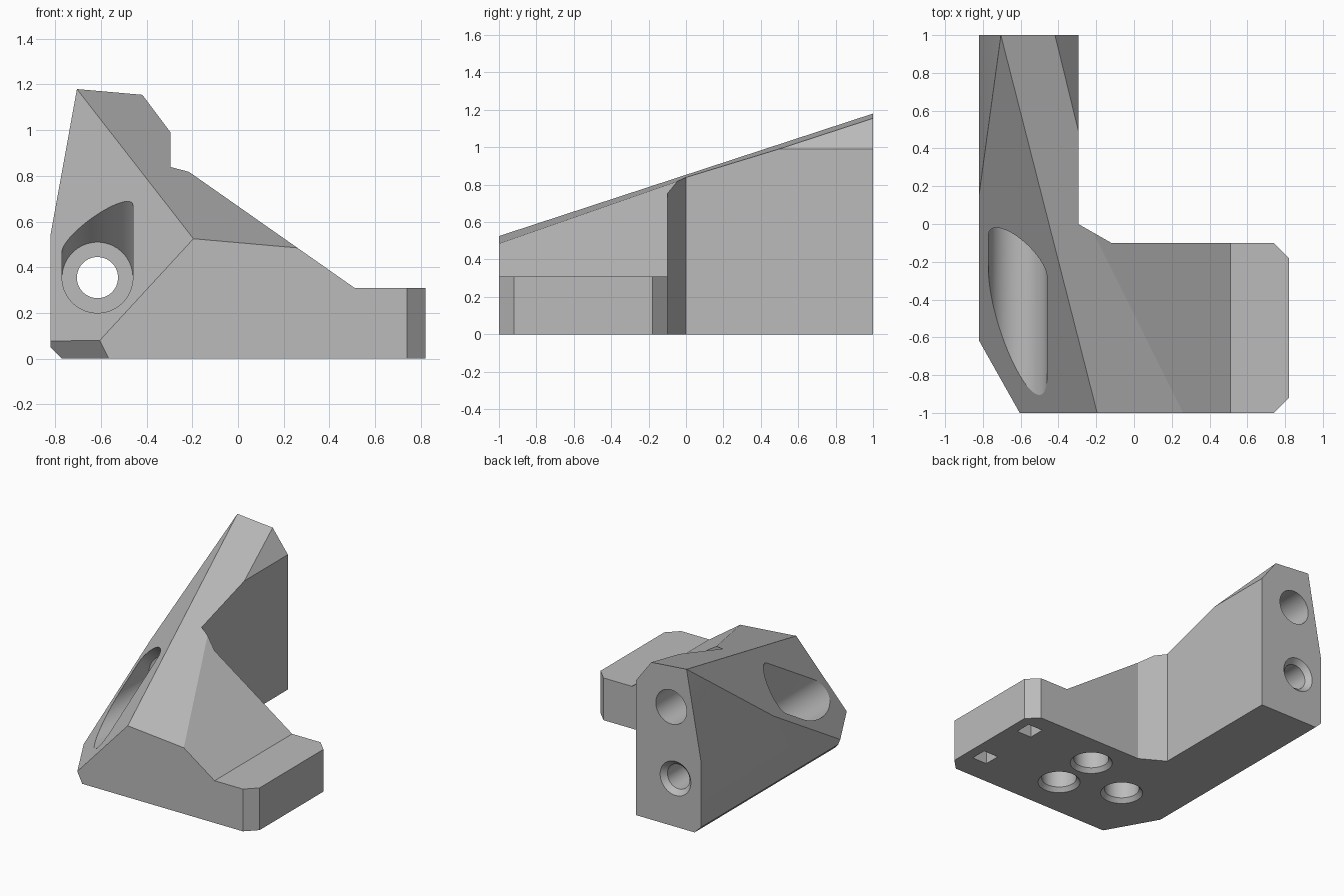
import bpy, bmesh, math
from mathutils import Vector, Matrix

old = bpy.data.objects.get("Cube")
if old:
    bpy.data.objects.remove(old, do_unlink=True)

grey = bpy.data.materials.new("plain_grey")
grey.use_nodes = True
grey.diffuse_color = (0.5, 0.5, 0.5, 1)
grey.node_tree.nodes["Principled BSDF"].inputs["Base Color"].default_value = (0.5, 0.5, 0.5, 1)


def make_object(name, bm):
    bmesh.ops.recalc_face_normals(bm, faces=bm.faces[:])
    mesh = bpy.data.meshes.new(name)
    bm.to_mesh(mesh)
    bm.free()
    mesh.materials.append(grey)
    obj = bpy.data.objects.new(name, mesh)
    bpy.context.collection.objects.link(obj)
    return obj


def prism(name, outline, sweep):
    """Extrude a closed outline of 3D points along a vector."""
    bm = bmesh.new()
    face = bm.faces.new([bm.verts.new(p) for p in outline])
    new = bmesh.ops.extrude_face_region(bm, geom=[face])["geom"]
    bmesh.ops.translate(bm, vec=sweep, verts=[g for g in new if isinstance(g, bmesh.types.BMVert)])
    return make_object(name, bm)


def circle(center, radius, axis, sides=48):
    """Points of a circle facing along axis."""
    turn = Vector(axis).to_track_quat("Z", "Y").to_matrix()
    steps = [2 * math.pi * (i + 0.5) / sides for i in range(sides)]
    return [Vector(center) + turn @ Vector((radius * math.cos(a), radius * math.sin(a), 0)) for a in steps]


def hull(name, points):
    bm = bmesh.new()
    for p in points:
        bm.verts.new(p)
    out = bmesh.ops.convex_hull(bm, input=bm.verts[:])
    loose = {g for g in out["geom_interior"] + out["geom_unused"] if isinstance(g, bmesh.types.BMVert)}
    bmesh.ops.delete(bm, geom=list(loose), context="VERTS")
    flat = math.radians(0.1)
    bmesh.ops.dissolve_limit(bm, angle_limit=flat, verts=bm.verts[:], edges=bm.edges[:])
    return make_object(name, bm)


def combine(target, cutter, operation):
    """Apply one boolean and discard the cutter."""
    cutter.hide_render = True
    mod = target.modifiers.new("cut", "BOOLEAN")
    mod.operation, mod.solver, mod.object = operation, "EXACT", cutter
    graph = bpy.context.evaluated_depsgraph_get()
    mesh = bpy.data.meshes.new_from_object(target.evaluated_get(graph))
    target.modifiers.clear()
    target.data = mesh
    bpy.data.objects.remove(cutter, do_unlink=True)


def drill(target, mouth, axis, radius, depth, rim=0, rim_depth=0.03):
    """Blind round hole, optionally with a conical rim."""
    mouth, axis = Vector(mouth), Vector(axis)
    combine(target, hull("bore", circle(mouth - axis * 0.05, radius, axis)
                         + circle(mouth + axis * depth, radius, axis)), "DIFFERENCE")
    if rim:
        flare = (rim - radius) / rim_depth
        combine(target, hull("rim", circle(mouth - axis * 0.02, rim + flare * 0.02, axis)
                             + circle(mouth + axis * rim_depth, radius, axis)), "DIFFERENCE")


# Body: front profile crossed with the L-shaped plan
profile = [(-0.77, 0), (0.82, 0), (0.82, 0.31), (0.51, 0.31), (-0.295, 0.874), (-0.295, 0.99),
           (-0.42, 1.157), (-0.42, 1.3), (-0.683, 1.3), (-0.82, 0.545), (-0.82, 0.05)]
plan = [(-0.9, 1), (-0.295, 1), (-0.295, 0), (-0.12, -0.1), (0.74, -0.1), (0.82, -0.18),
        (0.82, -0.92), (0.74, -1), (-0.9, -1)]
body = prism("corner_bracket", [(x, -1.1, z) for x, z in profile], (0, 2.2, 0))
combine(body, prism("plan", [(x, y, -0.1) for x, y in plan], (0, 0, 1.6)), "INTERSECT")

# Sloping top, long slanted face and lower front corner
apex, low = (-0.705, 1, 1.18), (-0.195, -1, 0.525)
slices = [
    (apex, low, (0.26, -1, 0.485), (0, 0, 1)),
    (apex, low, (-0.605, -1, 0.08), (-1, 0, 1)),
    ((-0.82, -0.62, 0.08), (-0.605, -1, 0.08), (-0.565, -1, 0), (-1, -1, -1)),
]
for a, b, c, outward in slices:
    a, b, c = Vector(a), Vector(b), Vector(c)
    normal = (b - a).cross(c - a).normalized()
    if normal.dot(Vector(outward)) < 0:
        normal.negate()
    frame = normal.to_track_quat("Z", "Y").to_matrix().to_4x4()
    bm = bmesh.new()
    bmesh.ops.create_cube(bm, size=6, matrix=Matrix.Translation(a + normal * 3) @ frame)
    combine(body, make_object("slice", bm), "DIFFERENCE")

# Open tool pocket: a round seat swept forward and upward
seat = Vector((-0.615, 0.066, 0.355))
front = Vector((0, -1, 0))
pocket = []
for shift in ((0, 0, 0), (0, -1.3, 0), (0, -1.3, 1.18)):
    pocket += circle(seat + Vector(shift), 0.155, front)
combine(body, hull("pocket", pocket), "DIFFERENCE")

# Holes in the back face
drill(body, (-0.615, 1, 0.355), front, 0.09, 1.1, rim=0.125, rim_depth=0.035)
drill(body, (-0.58, 1, 0.87), front, 0.125, 0.3)

# Holes and square sockets underneath
for x, y in ((0.085, -0.35), (0.085, -0.69), (-0.335, -0.53)):
    drill(body, (x, y, 0), (0, 0, 1), 0.118, 0.25, rim=0.143)
for y in (-0.285, -0.755):
    square = [(0.685 + sx * 0.06, y + sy * 0.06, -0.1) for sx, sy in ((-1, -1), (1, -1), (1, 1), (-1, 1))]
    combine(body, prism("socket", square, (0, 0, 0.2)), "DIFFERENCE")

# Smooth bores, crisp edges
bpy.ops.object.select_all(action="DESELECT")
body.select_set(True)
bpy.context.view_layer.objects.active = body
bpy.ops.object.shade_smooth_by_angle(angle=math.radians(20))
